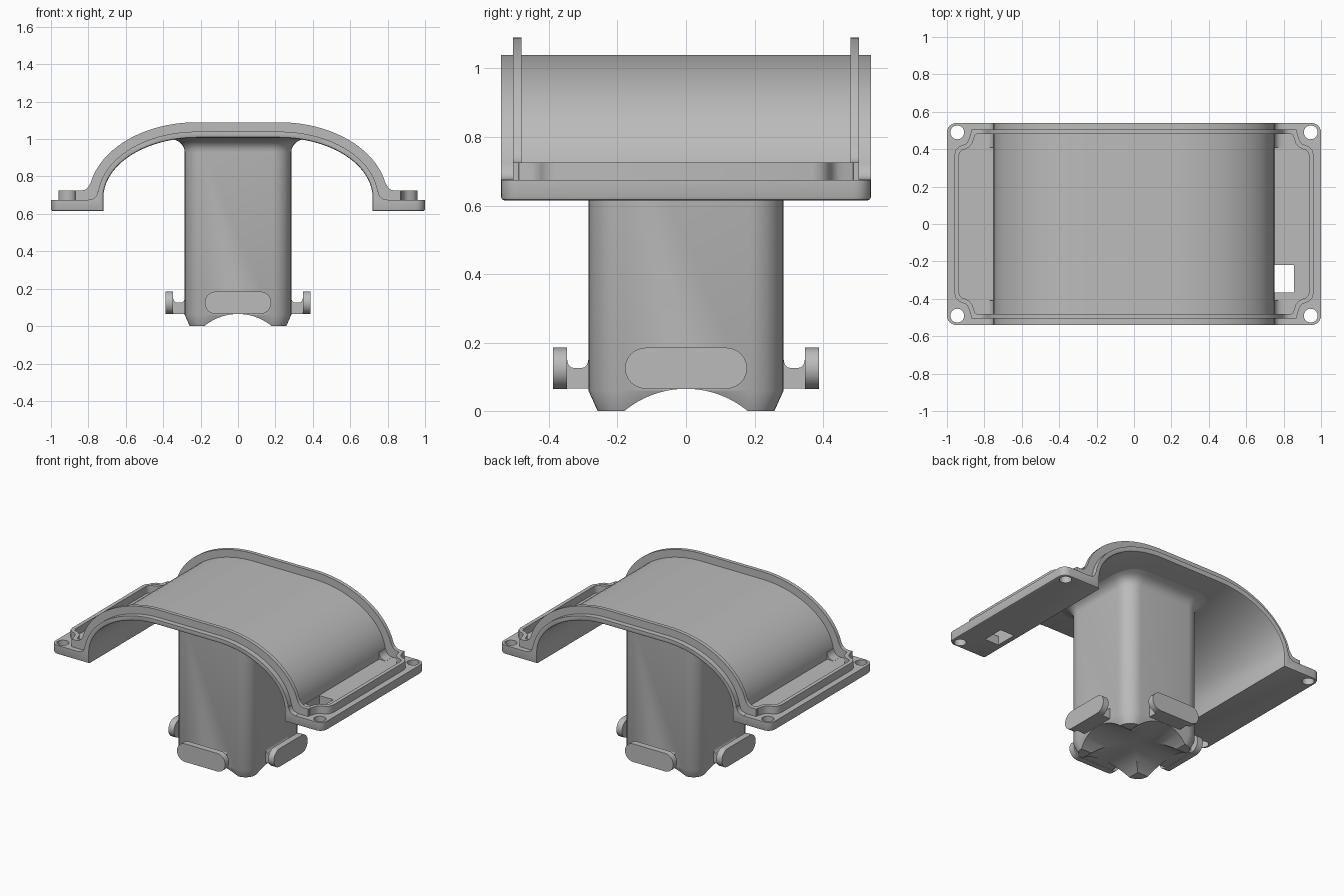
import bpy, bmesh, math
from mathutils import Matrix

if "Cube" in bpy.data.objects:
    bpy.data.objects.remove(bpy.data.objects["Cube"], do_unlink=True)

GREY = bpy.data.materials.new("plain grey")
GREY.use_nodes = True
GREY.diffuse_color = (0.5, 0.5, 0.5, 1)
GREY.node_tree.nodes["Principled BSDF"].inputs["Base Color"].default_value = (0.5, 0.5, 0.5, 1)

HALF_Y = 0.54
FLAT, SPRING = 0.22, 0.685     # half width of flat crown, height where curves start


def make(name, bm):
    bmesh.ops.recalc_face_normals(bm, faces=bm.faces)
    me = bpy.data.meshes.new(name)
    bm.to_mesh(me)
    bm.free()
    me.materials.append(GREY)
    ob = bpy.data.objects.new(name, me)
    bpy.context.collection.objects.link(ob)
    return ob


def prism_bm(pts, axis, lo, hi):
    """Extrude a closed outline along an axis."""
    place = {"x": lambda a, b, t: (t, a, b),
             "y": lambda a, b, t: (a, t, b),
             "z": lambda a, b, t: (a, b, t)}[axis]
    bm = bmesh.new()
    ends = [[bm.verts.new(place(a, b, t)) for a, b in pts] for t in (lo, hi)]
    for ring in ends:
        bm.faces.new(ring)
    for i in range(len(pts)):
        j = (i + 1) % len(pts)
        bm.faces.new((ends[0][i], ends[0][j], ends[1][j], ends[1][i]))
    bmesh.ops.recalc_face_normals(bm, faces=bm.faces)
    return bm


def prism(name, pts, axis, lo, hi):
    return make(name, prism_bm(pts, axis, lo, hi))


def mirrored(half):
    """Complete an outline that runs from the left foot to the crown."""
    return half + [(-x, z) for x, z in reversed(half)]


def arch(a, b, start=0.0, n=20):
    """Quarter ellipse rising from the foot to the flat crown."""
    ts = [start + (math.pi / 2 - start) * i / n for i in range(n + 1)]
    return [(FLAT + a * math.cos(t), SPRING + b * math.sin(t)) for t in ts]


def activate(ob):
    bpy.ops.object.select_all(action="DESELECT")
    ob.select_set(True)
    bpy.context.view_layer.objects.active = ob


def cut(ob, cutter):
    mod = ob.modifiers.new("cut", "BOOLEAN")
    mod.operation, mod.solver, mod.object = "DIFFERENCE", "EXACT", cutter
    activate(ob)
    bpy.ops.object.modifier_apply(modifier=mod.name)
    bpy.data.objects.remove(cutter, do_unlink=True)


def cylinder(name, r, depth, matrix, n=32):
    bm = bmesh.new()
    bmesh.ops.create_cone(bm, cap_ends=True, segments=n, radius1=r, radius2=r,
                          depth=depth, matrix=matrix)
    return make(name, bm)


parts = []

# Arched shell with a flange along each side
outer = [(1, 0.615), (1, 0.675), (0.75, 0.675)] + arch(0.53, 0.355)
inner = [(0.72, 0.615)] + arch(0.5, 0.322)
bm = prism_bm(mirrored(outer) + list(reversed(mirrored(inner))), "y", -HALF_Y, HALF_Y)
corners = [e for e in bm.edges if all(abs(v.co.x) > 0.99 for v in e.verts)
           and abs(e.verts[0].co.z - e.verts[1].co.z) > 0.01]
bmesh.ops.bevel(bm, geom=corners, offset=0.05, segments=6, profile=0.5, affect="EDGES")
bm.normal_update()


def underside(f):
    return f.normal.z < -0.05 or (abs(f.normal.x) > 0.9 and f.normal.x * f.calc_center_median().x < 0)


# Softened lower edges
soft = [e for e in bm.edges if len(e.link_faces) == 2 and e.calc_face_angle() > 1
        and underside(e.link_faces[0]) != underside(e.link_faces[1])]
bmesh.ops.bevel(bm, geom=soft, offset=0.01, segments=2, profile=0.5, affect="EDGES")
shell = make("arched_shell", bm)
for sx in (-1, 1):
    for sy in (-1, 1):
        cut(shell, cylinder("hole_cutter", 0.037, 0.4,
                            Matrix.Translation((sx * 0.945, sy * 0.49, 0.65))))
cut(shell, prism("window_cutter", [(0.752, -0.365), (0.855, -0.365), (0.855, -0.22), (0.752, -0.22)],
                 "z", 0.5, 0.72))
parts.append(shell)

# Raised rims over the arch ends
rim_top = [(0.87, 0.66), (0.87, 0.725), (0.835, 0.725), (0.815, 0.73), (0.8, 0.745)] \
    + arch(0.58, 0.405, 0.2)
rim_low = [(0.735, 0.66)] + arch(0.515, 0.34)
for label, s in (("front", -1), ("back", 1)):
    outline = mirrored(rim_top) + list(reversed(mirrored(rim_low)))
    parts.append(prism(label + "_rim", outline, "y", s * 0.48, s * 0.505))

# Flange lips that step in around the screw holes
quarter = [(0.83, 0.4925), (0.846, 0.4915), (0.862, 0.48), (0.868, 0.46), (0.874, 0.44),
           (0.888, 0.421), (0.908, 0.411), (0.928, 0.404), (0.942, 0.39), (0.9475, 0.37)]
path = quarter + [(x, -y) for x, y in reversed(quarter)]
sides = ([], [])
for i, (x, y) in enumerate(path):
    (ax, ay), (bx, by) = path[max(i - 1, 0)], path[min(i + 1, len(path) - 1)]
    d = math.hypot(bx - ax, by - ay)
    for side, w in zip(sides, (0.0125, -0.0125)):
        side.append((x - (by - ay) / d * w, y + (bx - ax) / d * w))
lip = sides[0] + list(reversed(sides[1]))
for label, s in (("right", -1), ("left", 1)):
    parts.append(prism(label + "_flange_lip", [(s * x, y) for x, y in lip], "z", 0.665, 0.7249))

# Fillets between the arch and the flanges at the four ends
fillet = [(0.735, 0.66), (0.735, 0.72), (0.75, 0.72), (0.754, 0.703), (0.764, 0.688),
          (0.78, 0.679), (0.8, 0.676), (0.8, 0.66)]
for sx in (-1, 1):
    for sy in (-1, 1):
        parts.append(prism("foot_fillet", [(sx * x, z) for x, z in fillet], "y",
                           sy * 0.41, sy * 0.5395))


# Square column with rounded corners, flared where it meets the arch
def rounded_square(h, r, n=8):
    pts = []
    for k in range(4):
        cx, cy = (h - r) * (1, -1, -1, 1)[k], (h - r) * (1, 1, -1, -1)[k]
        for i in range(n + 1):
            t = math.pi / 2 * (k + i / n)
            pts.append((cx + r * math.cos(t), cy + r * math.sin(t)))
    return pts


levels = [(0, 0.258), (0.06, 0.285), (0.93, 0.285), (0.95, 0.288), (0.97, 0.299),
          (0.985, 0.315), (0.995, 0.335), (1.005, 0.365)]
bm = bmesh.new()
rings = [[bm.verts.new((x, y, z)) for x, y in rounded_square(h, h - 0.185)] for z, h in levels]
for a, b in zip(rings, rings[1:]):
    for i in range(len(a)):
        j = (i + 1) % len(a)
        bm.faces.new((a[i], a[j], b[j], b[i]))
bm.faces.new(rings[0])
bm.faces.new(rings[-1])
column = make("column", bm)
for axis in ("X", "Y"):
    turn = Matrix.Rotation(math.pi / 2, 4, axis)
    cut(column, cylinder("vault_cutter", 0.282, 1.0,
                         Matrix.Translation((0, 0, -0.217)) @ turn, 96))
parts.append(column)

# Four hooked latches around the column foot
R = 0.06
plate = [(s * (0.118 + R * math.cos(t)), 0.125 + s * R * math.sin(t))
         for s in (1, -1) for t in [math.pi * (i / 12 - 0.5) for i in range(13)]]
neck = [(0.26, 0.066), (0.36, 0.066), (0.36, 0.15), (0.347, 0.15), (0.344, 0.137), (0.336, 0.128),
        (0.325, 0.125), (0.307, 0.125), (0.296, 0.128), (0.288, 0.137), (0.285, 0.15), (0.26, 0.15)]
for k, label in enumerate(("left", "back", "right", "front")):
    for ob in (prism(label + "_latch_plate", plate, "x", 0.347, 0.388),
               prism(label + "_latch_neck", neck, "y", -0.118, 0.118)):
        ob.rotation_euler.z = k * math.pi / 2
        parts.append(ob)

for ob in parts:
    activate(ob)
    bpy.ops.object.shade_smooth_by_angle(angle=math.radians(32))
